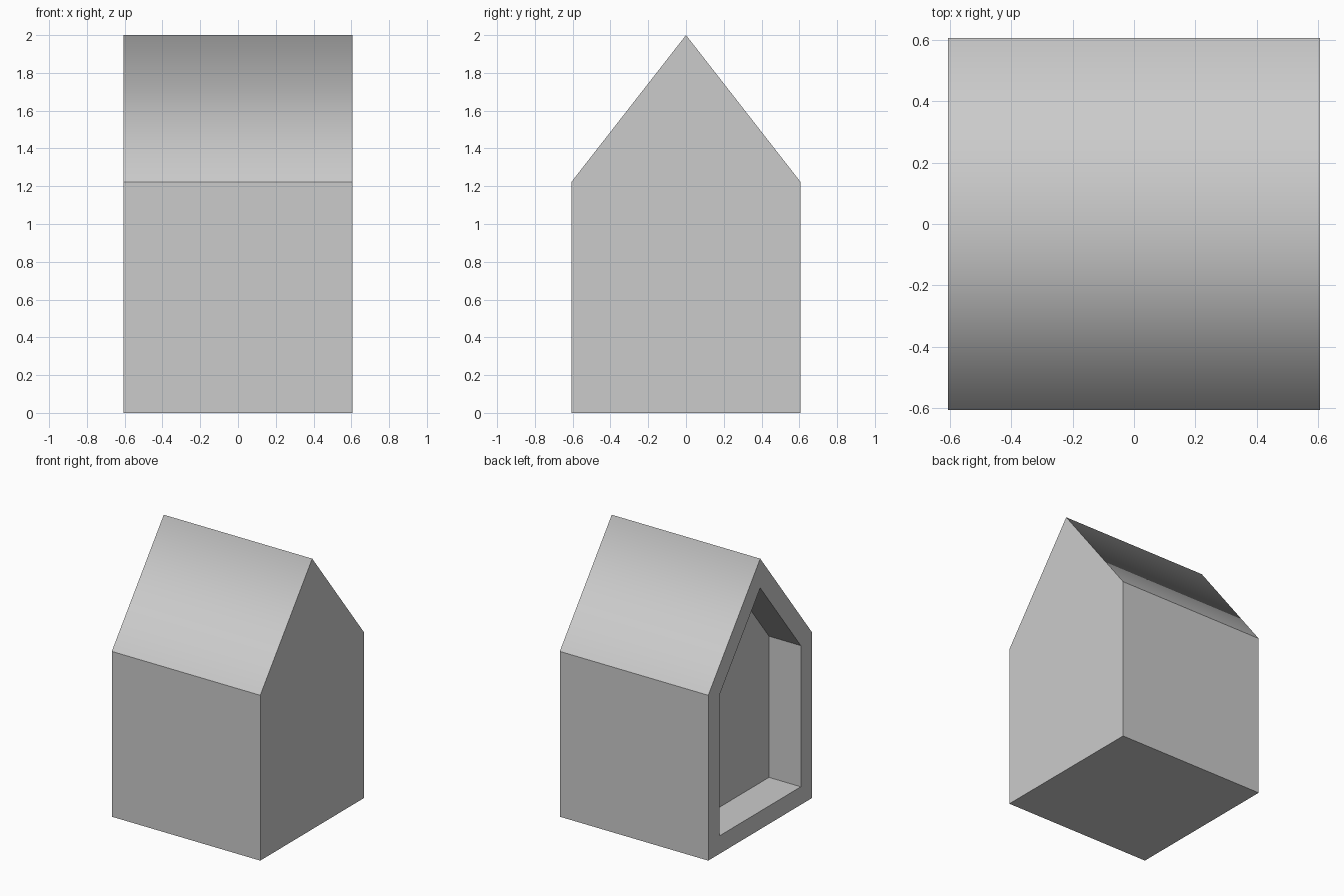
import bpy, bmesh

if "Cube" in bpy.data.objects:
    bpy.data.objects.remove(bpy.data.objects["Cube"])

W = 0.607       # half width
EAVE = 1.222    # wall height
RIDGE = 2.0
DEPTH = 0.26    # recess depth
T = 0.133       # frame thickness


def ring(bm, x, prof):
    return [bm.verts.new((x, y, z)) for y, z in prof]


def bridge(bm, a, b):
    n = len(a)
    return [bm.faces.new((a[i], a[(i + 1) % n], b[(i + 1) % n], b[i])) for i in range(n)]


# Gabled outline and its inset version
slope = (RIDGE - EAVE) / W
top = RIDGE - T * (1 + slope ** 2) ** 0.5
w = W - T
outer = [(-W, 0), (W, 0), (W, EAVE), (0, RIDGE), (-W, EAVE)]
inner = [(-w, T), (w, T), (w, top - w * slope), (0, top), (-w, top - w * slope)]

bm = bmesh.new()
right = ring(bm, W, outer)
left = ring(bm, -W, outer)
rim = ring(bm, -W, inner)
back = ring(bm, -W + DEPTH, inner)

# Solid shell, frame around the opening, recess walls and recess back
bm.faces.new(right)
shell = bridge(bm, right, left)
bridge(bm, left, rim)
bridge(bm, rim, back)
bm.faces.new(back)
bmesh.ops.recalc_face_normals(bm, faces=bm.faces)

# The two roof slopes shade smoothly across the ridge
for f in shell[2:4]:
    f.smooth = True

mesh = bpy.data.meshes.new("gabled_house")
bm.to_mesh(mesh)
bm.free()
bpy.context.collection.objects.link(bpy.data.objects.new("gabled_house", mesh))
